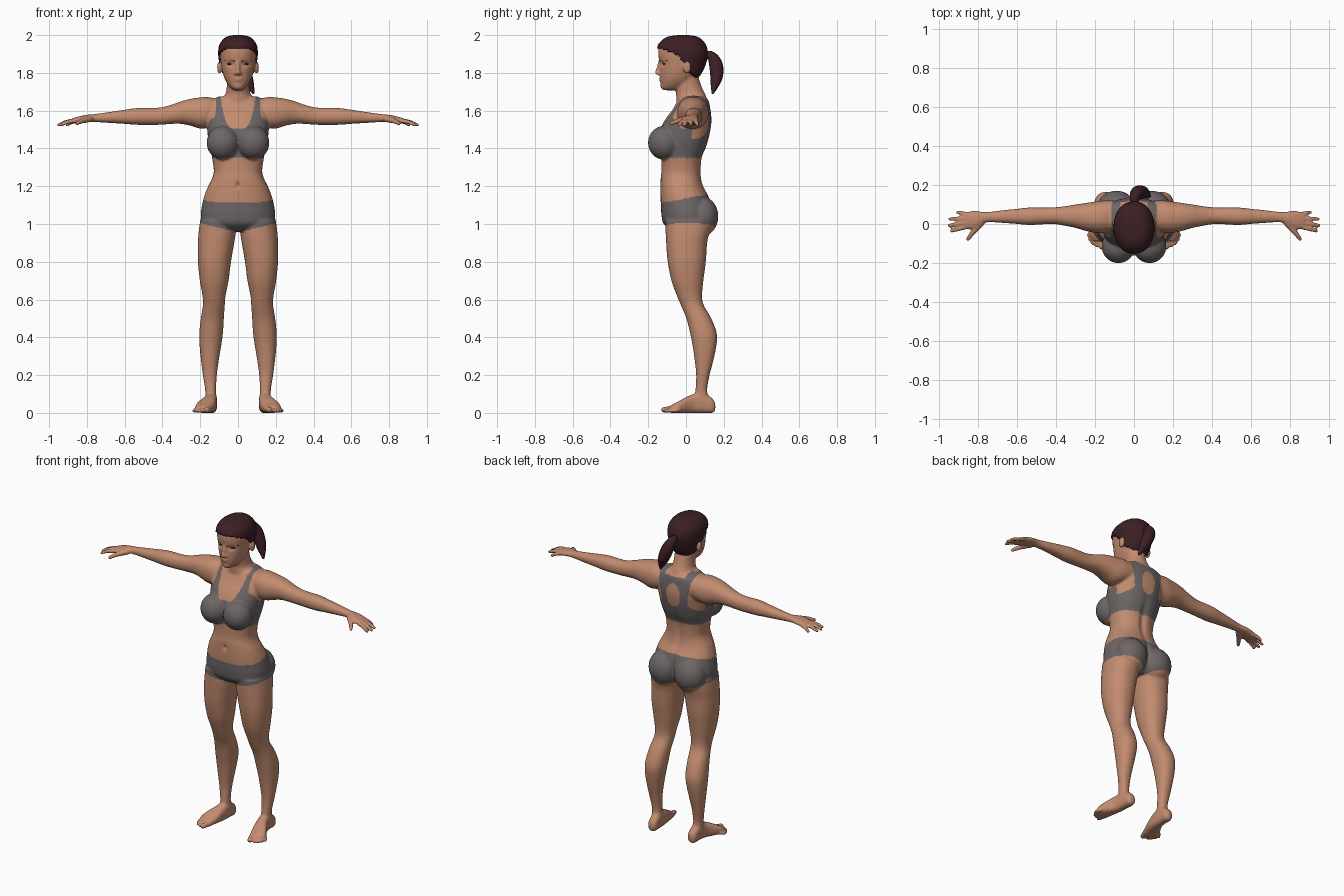
import bpy, bmesh, math
from mathutils import Vector, Matrix

if "Cube" in bpy.data.objects:
    bpy.data.objects.remove(bpy.data.objects["Cube"])


def material(name, rgb):
    m = bpy.data.materials.new(name)
    m.diffuse_color = (*rgb, 1)
    m.use_nodes = True
    m.node_tree.nodes["Principled BSDF"].inputs["Base Color"].default_value = m.diffuse_color
    return m


SKIN = material("skin", (0.54, 0.26, 0.16))
CLOTH = material("grey cloth", (0.155, 0.132, 0.135))
HAIR = material("dark brown hair", (0.045, 0.014, 0.017))
EYE = material("dark eye", (0.06, 0.03, 0.025))


def clamp(t):
    return max(0.0, min(1.0, t))


def spline(rows, sub=5):
    """Smooth interpolation through rows of numbers."""
    out = []
    for i in range(len(rows) - 1):
        p = [rows[max(0, min(len(rows) - 1, i + k))] for k in (-1, 0, 1, 2)]
        for s in range(sub):
            t = s / sub
            out.append([0.5 * (2 * b + (c - a) * t + (2 * a - 5 * b + 4 * c - d) * t * t
                               + (3 * b - a - 3 * c + d) * t ** 3) for a, b, c, d in zip(*p)])
    return out + [list(rows[-1])]


def skin_rings(bm, rings):
    vs = [[bm.verts.new(p) for p in r] for r in rings]
    n = len(vs[0])
    for a, b in zip(vs, vs[1:]):
        for i in range(n):
            bm.faces.new((a[i], a[(i + 1) % n], b[(i + 1) % n], b[i]))
    bm.faces.new(vs[0][::-1])
    bm.faces.new(vs[-1])


def loft(bm, axis, rows, power=2.2, sides=40):
    """Rows are (position on axis, min and max of the two other axes)."""
    rings = []
    for t, a0, a1, b0, b1 in spline(rows):
        ring = []
        for k in range(sides):
            ang = 2 * math.pi * k / sides
            c, s = math.cos(ang), math.sin(ang)
            u = (a0 + a1) / 2 + (a1 - a0) / 2 * math.copysign(abs(c) ** (2 / power), c)
            v = (b0 + b1) / 2 + (b1 - b0) / 2 * math.copysign(abs(s) ** (2 / power), s)
            ring.append({'x': (t, u, v), 'y': (u, t, v), 'z': (u, v, t)}[axis])
        rings.append(ring)
    skin_rings(bm, rings)


def tube(bm, rows, sides=14):
    """Rows are (x, y, z, radius); both ends are rounded."""
    pts = spline(rows)
    d0 = (Vector(pts[0][:3]) - Vector(pts[1][:3])).normalized()
    d1 = (Vector(pts[-1][:3]) - Vector(pts[-2][:3])).normalized()
    caps = [(0.95, 0.3), (0.7, 0.7), (0.4, 0.92)]
    r0, r1 = pts[0][3], pts[-1][3]
    head = [[*(Vector(pts[0][:3]) + d0 * r0 * h), r0 * w] for h, w in caps]
    tail = [[*(Vector(pts[-1][:3]) + d1 * r1 * h), r1 * w] for h, w in caps[::-1]]
    pts = head + pts + tail
    rings = []
    for i, p in enumerate(pts):
        d = Vector(pts[min(i + 1, len(pts) - 1)][:3]) - Vector(pts[max(i - 1, 0)][:3])
        q = d.to_track_quat('Z', 'Y')
        rings.append([Vector(p[:3]) + q @ Vector((p[3] * math.cos(2 * math.pi * k / sides),
                      p[3] * math.sin(2 * math.pi * k / sides), 0)) for k in range(sides)])
    skin_rings(bm, rings)


def ball(bm, centre, radii):
    m = Matrix.Translation(centre) @ Matrix.Diagonal((*radii, 1))
    bmesh.ops.create_uvsphere(bm, u_segments=32, v_segments=20, radius=1, matrix=m)


def mirror_all(bm):
    copy = bmesh.ops.duplicate(bm, geom=bm.verts[:] + bm.edges[:] + bm.faces[:])["geom"]
    for v in copy:
        if isinstance(v, bmesh.types.BMVert):
            v.co.x *= -1
    bmesh.ops.reverse_faces(bm, faces=[f for f in copy if isinstance(f, bmesh.types.BMFace)])


def finish(bm, name, mat):
    bmesh.ops.recalc_face_normals(bm, faces=bm.faces)
    me = bpy.data.meshes.new(name)
    bm.to_mesh(me)
    bm.free()
    me.materials.append(mat)
    me.shade_smooth()
    ob = bpy.data.objects.new(name, me)
    bpy.context.collection.objects.link(ob)
    return ob


bm = bmesh.new()
# arm and palm
loft(bm, 'x', [(.10, -.03, .12, 1.53, 1.66), (.16, -.045, .12, 1.51, 1.672), (.20, -.045, .115, 1.505, 1.67),
               (.25, -.035, .108, 1.52, 1.663), (.30, -.02, .10, 1.53, 1.65), (.35, -.01, .092, 1.53, 1.632),
               (.42, 0, .085, 1.525, 1.616), (.53, -.005, .085, 1.525, 1.614), (.60, 0, .078, 1.53, 1.605),
               (.68, .006, .07, 1.535, 1.593), (.76, .008, .061, 1.54, 1.582), (.80, -.015, .066, 1.541, 1.578),
               (.84, -.026, .066, 1.536, 1.57), (.875, -.025, .06, 1.53, 1.56)])
# fingers and thumb
for bx, by, tx, ty in [(.865, -.016, .938, -.036), (.87, .006, .95, -.008),
                       (.868, .028, .946, .026), (.855, .05, .905, .06)]:
    tube(bm, [(bx, by, 1.546, .0125), ((bx + tx) / 2, (by + ty) / 2, 1.54, .0115), (tx, ty, 1.524, .0095)])
tube(bm, [(.785, .005, 1.556, .018), (.825, -.04, 1.546, .0145), (.853, -.078, 1.532, .0105)])
# leg
loft(bm, 'z', [(1.02, .02, .2, -.11, .13), (.96, .012, .208, -.108, .125), (.9, .02, .212, -.105, .112),
               (.8, .037, .212, -.097, .105), (.7, .05, .202, -.077, .092), (.62, .066, .188, -.048, .085),
               (.57, .07, .186, -.027, .094), (.5, .075, .197, .002, .134), (.42, .08, .205, .022, .163),
               (.35, .09, .203, .036, .16), (.27, .103, .195, .047, .143), (.2, .112, .186, .054, .125),
               (.12, .116, .174, .05, .112), (.06, .113, .175, .04, .125)])
# foot and toes
loft(bm, 'y', [(.155, .125, .155, .015, .05), (.14, .112, .168, 0, .075), (.09, .11, .173, 0, .11),
               (.04, .112, .182, 0, .1), (-.01, .118, .21, 0, .078), (-.05, .128, .228, 0, .055),
               (-.085, .138, .215, 0, .038)], 2.6)
for bx, by, tx, ty, r in [(.152, -.075, .166, -.117, .016), (.178, -.075, .193, -.11, .011),
                          (.196, -.065, .212, -.098, .011), (.21, -.05, .225, -.08, .0105),
                          (.218, -.035, .233, -.057, .0105)]:
    tube(bm, [(bx, by, r + .006, r), (tx, ty, r, r)])
# bust, buttock, ear, nostril
ball(bm, (.08, -.115, 1.43), (.086, .086, .09))
ball(bm, (.09, .085, 1.04), (.098, .086, .105))
ball(bm, (.098, .006, 1.828), (.013, .021, .034))
ball(bm, (.011, -.144, 1.796), (.010, .014, .009))
mirror_all(bm)

# torso
torso = [(1.675, .10, -.03, .10), (1.65, .15, -.045, .12), (1.60, .172, -.075, .13), (1.55, .168, -.112, .135),
         (1.50, .163, -.135, .13), (1.45, .158, -.14, .12), (1.40, .148, -.135, .105), (1.35, .137, -.13, .085),
         (1.28, .128, -.13, .08), (1.24, .138, -.134, .082), (1.20, .158, -.135, .092), (1.15, .178, -.135, .118),
         (1.10, .19, -.133, .135), (1.05, .197, -.13, .142), (1.0, .185, -.118, .125), (.96, .10, -.07, .08)]
loft(bm, 'z', [(z, -h, h, f, b) for z, h, f, b in torso], 2.3, 56)
# neck
neck = [(1.78, .06, -.05, .065), (1.72, .06, -.056, .085), (1.68, .072, -.052, .105), (1.62, .13, -.05, .125)]
loft(bm, 'z', [(z, -h, h, f, b) for z, h, f, b in neck], 2)
# head
head = [(1.708, .016, -.118, -.06), (1.72, .038, -.131, -.01), (1.75, .061, -.135, .03), (1.78, .075, -.137, .058),
        (1.82, .086, -.139, .085), (1.86, .092, -.142, .10), (1.90, .096, -.147, .107), (1.94, .091, -.142, .098),
        (1.97, .07, -.115, .073), (1.985, .045, -.082, .045), (1.991, .012, -.03, 0)]
loft(bm, 'z', [(z, -h, h, f, b) for z, h, f, b in head], 2.15)
# nose, lips, chin
tube(bm, [(0, -.136, 1.87, .008), (0, -.147, 1.825, .010), (0, -.153, 1.802, .0125)])
ball(bm, (0, -.132, 1.771), (.026, .012, .006))
ball(bm, (0, -.131, 1.760), (.022, .012, .006))
ball(bm, (0, -.118, 1.73), (.026, .018, .018))

# fuse the parts into one smooth figure
source = finish(bm, "figure", SKIN)
mod = source.modifiers.new("fuse", 'REMESH')
mod.mode, mod.voxel_size = 'VOXEL', 0.006
mod = source.modifiers.new("soften", 'SMOOTH')
mod.factor, mod.iterations = 0.5, 7
fused = bpy.data.meshes.new_from_object(source.evaluated_get(bpy.context.evaluated_depsgraph_get()))
bpy.data.objects.remove(source)

# eye sockets, navel, spine groove: |x|, z, width, height, push in y, side of the body
for ax, z, w, h, push, side in [(.04, 1.847, .02, .013, .012, -1), (0, 1.205, .009, .014, .013, -1),
                                (0, 1.30, .02, .12, -.012, 1), (0, 1.06, .013, .07, -.02, 1)]:
    for v in fused.vertices:
        if v.co.y * side > .04:
            v.co.y += push * math.exp(-((abs(v.co.x) - ax) / w) ** 2 - ((v.co.z - z) / h) ** 2)


def is_top(c):
    x, y, z = abs(c.x), c.y, c.z
    if not 1.35 < z < 1.70 or x > .19:
        return False
    low = z < 1.435 + .13 * clamp((.03 - y) / .1)
    if y < .03:                                   # scooped front
        strap = x < .115 + .05 * clamp((1.62 - z) / .12) ** 2
        return z < 1.505 + .12 * (x / .085) ** 4 and (low or strap)
    keyhole = (x / .048) ** 2 + ((z - 1.54) / .075) ** 2 < 1
    strap = x < .088 + .027 * clamp((z - 1.5) / .15) + .08 * clamp((1.5 - z) / .06) ** 2
    return not keyhole and not (x < .07 and z > 1.655) and (low or strap)


def is_briefs(c):
    return .955 + .05 * abs(c.x) / .2 < c.z < 1.112 + .05 * clamp((c.y + .13) / .27)


def part_of(c):
    return "sports_top" if is_top(c) else "briefs" if is_briefs(c) and abs(c.x) < .3 else "body"


# split the figure into body and clothes
for name, mat in (("body", SKIN), ("sports_top", CLOTH), ("briefs", CLOTH)):
    bm = bmesh.new()
    bm.from_mesh(fused)
    other = [f for f in bm.faces if part_of(f.calc_center_median()) != name]
    bmesh.ops.delete(bm, geom=other, context='FACES')
    me = bpy.data.meshes.new(name)
    bm.to_mesh(me)
    bm.free()
    me.materials.clear()
    me.materials.append(mat)
    me.shade_smooth()
    bpy.context.collection.objects.link(bpy.data.objects.new(name, me))

# hair cap, trimmed along the hairline
HAIRLINE = [(-.2, 1.935), (-.14, 1.93), (-.06, 1.905), (-.015, 1.865), (.02, 1.80), (.06, 1.772), (.2, 1.772)]


def hairline(y):
    for (y0, z0), (y1, z1) in zip(HAIRLINE, HAIRLINE[1:]):
        if y <= y1:
            return z0 + (z1 - z0) * (y - y0) / (y1 - y0)


bm = bmesh.new()
loft(bm, 'z', [(1.85 + (z - 1.85) * 1.065, -h - .009, h + .009, f - .007, b + .009) for z, h, f, b in head], 2.15, 96)
bmesh.ops.recalc_face_normals(bm, faces=bm.faces)
cut = [f for f in bm.faces if f.calc_center_median().z < hairline(f.calc_center_median().y)]
bmesh.ops.delete(bm, geom=cut, context='FACES')
mod = finish(bm, "hair", HAIR).modifiers.new("thickness", 'SOLIDIFY')
mod.thickness, mod.offset = 0.01, -1

# ponytail
bm = bmesh.new()
tube(bm, [(0, .10, 1.895, .02), (.004, .135, 1.888, .026), (.018, .158, 1.845, .036),
          (.042, .162, 1.785, .034), (.064, .152, 1.735, .022), (.08, .142, 1.695, .007)], 20)
finish(bm, "ponytail", HAIR)

# eyebrows and eyes
bm = bmesh.new()
tube(bm, [(.018, -.137, 1.862, .0035), (.045, -.124, 1.869, .004), (.072, -.099, 1.866, .003)], 10)
mirror_all(bm)
finish(bm, "eyebrows", HAIR)
bm = bmesh.new()
ball(bm, (.042, -.110, 1.847), (.017, .013, .006))
mirror_all(bm)
finish(bm, "eyes", EYE)
